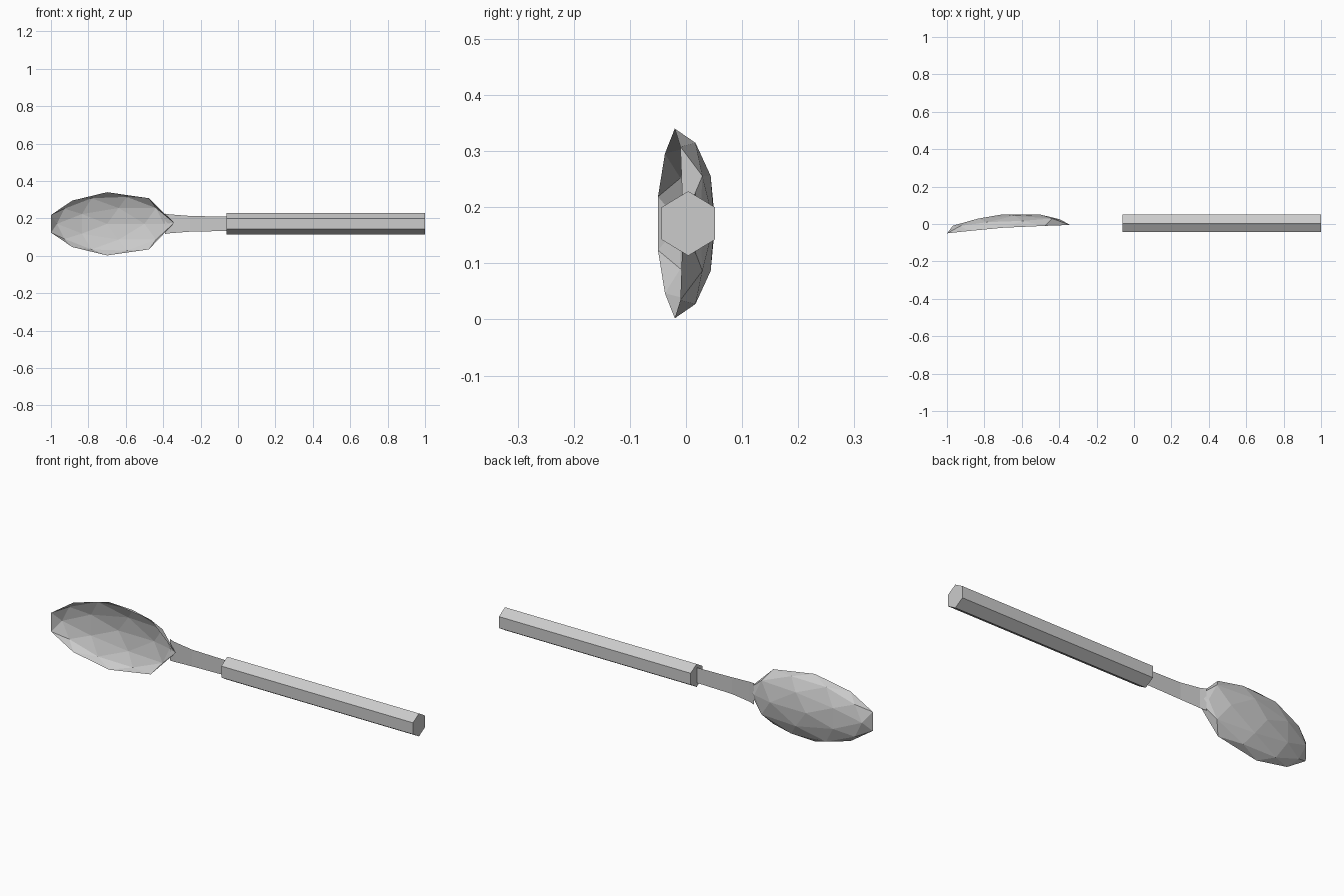
import bpy, bmesh
from math import sin, cos, radians, pi

if "Cube" in bpy.data.objects:
    bpy.data.objects.remove(bpy.data.objects["Cube"])

MID_Z = 0.171

grey = bpy.data.materials.new("light_grey")
grey.use_nodes = True
colour = (0.6, 0.6, 0.6, 1)
grey.diffuse_color = colour
grey.node_tree.nodes["Principled BSDF"].inputs["Base Color"].default_value = colour


def finish(name, bm):
    """Turn a bmesh into a flat-shaded object."""
    bmesh.ops.remove_doubles(bm, verts=bm.verts[:], dist=0.0005)
    bmesh.ops.recalc_face_normals(bm, faces=bm.faces[:])
    mesh = bpy.data.meshes.new(name)
    bm.to_mesh(mesh)
    bm.free()
    mesh.materials.append(grey)
    obj = bpy.data.objects.new(name, mesh)
    bpy.context.collection.objects.link(obj)
    return obj


def rim_y(x):
    """Depth of the bowl rim, leaning forward toward the far end."""
    pts = [(-1, -0.05), (-0.88, -0.037), (-0.7, -0.02), (-0.476, -0.01), (-0.34, -0.005)]
    for (xa, ya), (xb, yb) in zip(pts, pts[1:]):
        if x <= xb:
            return ya + (yb - ya) * (x - xa) / (xb - xa)
    return pts[-1][1]


# Bowl: half of a subdivided icosahedron, stretched into an open shell
bm = bmesh.new()


def bowl_vert(radius, height, degrees):
    u = radius * cos(radians(degrees))
    v = radius * sin(radians(degrees))
    if u < -0.5:
        v *= 0.91
    x = -0.7 + (0.315 * u if u < 0 else 0.38 * min(u, 0.8))
    return bm.verts.new((x, rim_y(x) + 0.072 * height, MID_Z + 0.169 * v))


rim = [bowl_vert(1, 0, 18 + 36 * k) for k in range(10)]
for v in (rim[0], rim[9]):          # pointed end beside the neck
    v.co = (-0.342, -0.005, MID_Z + 0.005)
ring = [bowl_vert(*((0.894, 0.447) if k % 2 == 0 else (0.851, 0.526)), 36 * k)
        for k in range(10)]
inner = [bowl_vert(0.526, 0.851, 72 * j) for j in range(5)]
pole = bowl_vert(0, 1, 0)

for k in range(10):
    n = (k + 1) % 10
    bm.faces.new((rim[k], ring[k], ring[n]))
    bm.faces.new((rim[k], rim[n], ring[n]))
for j in range(5):
    n = (j + 1) % 5
    a, b, c = ring[2 * j], ring[2 * j + 1], ring[(2 * j + 2) % 10]
    bm.faces.new((a, b, inner[j]))
    bm.faces.new((b, c, inner[n]))
    bm.faces.new((b, inner[n], inner[j]))
    bm.faces.new((inner[j], inner[n], pole))
finish("bowl", bm)

# Neck: thin upright strip, flaring toward the bowl (x, y, half height)
bm = bmesh.new()
path = [(-0.39, 0.018, 0.054), (-0.36, 0.01, 0.05), (-0.257, 0.002, 0.042), (-0.05, 0.002, 0.038)]
pairs = [[bm.verts.new((x, y, MID_Z + s * h)) for s in (-1, 1)] for x, y, h in path]
for p, q in zip(pairs, pairs[1:]):
    bm.faces.new((p[0], q[0], q[1], p[1]))
finish("neck", bm)

# Handle: six-sided bar with an edge along the top
bm = bmesh.new()
ends = [[bm.verts.new((x, 0.004 + 0.055 * sin(k * pi / 3), MID_Z + 0.0575 * cos(k * pi / 3)))
         for k in range(6)] for x in (-0.062, 1)]
for loop in ends:
    bm.faces.new(loop)
for k in range(6):
    n = (k + 1) % 6
    bm.faces.new((ends[0][k], ends[0][n], ends[1][n], ends[1][k]))
finish("handle", bm)
